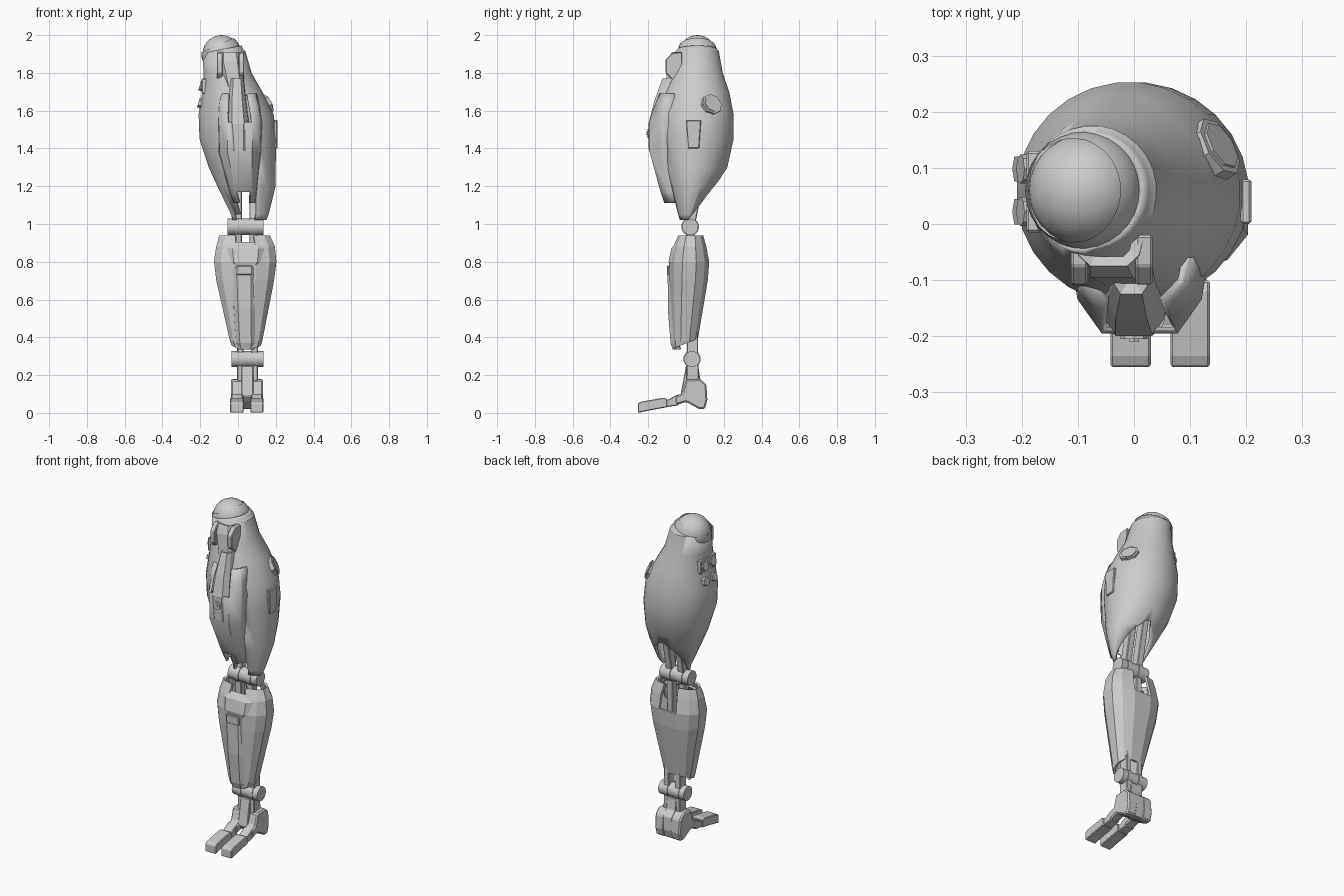
import bpy, bmesh
from math import sin, cos, pi, copysign
from mathutils import Vector, Matrix

if "Cube" in bpy.data.objects:
    bpy.data.objects.remove(bpy.data.objects["Cube"])


def finish(name, bm, smooth=None, thick=0, bevel=0):
    me = bpy.data.meshes.new(name)
    bm.to_mesh(me)
    bm.free()
    ob = bpy.data.objects.new(name, me)
    bpy.context.collection.objects.link(ob)
    if thick:
        m = ob.modifiers.new("wall", 'SOLIDIFY')
        m.thickness, m.offset = thick, -1
    if bevel:
        m = ob.modifiers.new("bevel", 'BEVEL')
        m.width, m.segments = bevel, 1
    if smooth:
        bpy.ops.object.select_all(action='DESELECT')
        bpy.context.view_layer.objects.active = ob
        ob.select_set(True)
        bpy.ops.object.shade_smooth_by_angle(angle=smooth)
    return ob


def surface(rows, closed):
    """Quads between rows of points listed from top to bottom."""
    bm = bmesh.new()
    vs = [[bm.verts.new(p) for p in r] for r in rows]
    n = len(rows[0])
    for a, b in zip(vs, vs[1:]):
        for i in range(n if closed else n - 1):
            j = (i + 1) % n
            bm.faces.new((a[i], b[i], b[j], a[j]))
    return bm


def loft(secs, n, e=1.0):
    """Rings given as (z, cx, cy, rx, ry)."""
    def pw(v):
        return copysign(abs(v) ** e, v)
    ang = [2 * pi * (i + .5) / n for i in range(n)]
    return surface([[(cx + rx * pw(cos(a)), cy + ry * pw(sin(a)), z) for a in ang]
                    for z, cx, cy, rx, ry in secs], True)


def plate(rows, cols=((-1, 0), (-.9, .55), (-.55, 1), (.55, 1), (.9, .55), (1, 0))):
    """Front armour: rows given as (z, cx, half width, front y, edge y)."""
    return surface([[(cx + hw * u, ys + (yf - ys) * t, z) for u, t in cols]
                    for z, cx, hw, yf, ys in rows], False)


def drop(bm, test):
    bmesh.ops.delete(bm, geom=[f for f in bm.faces if test(f.calc_center_median())], context='FACES')


def cut(bm, co, no):
    bmesh.ops.bisect_plane(bm, geom=bm.verts[:] + bm.edges[:] + bm.faces[:],
                           plane_co=co, plane_no=no, clear_outer=True)


def prism(name, prof, x0, x1, bevel=0.004):
    """Side profile (y, z) extruded along x."""
    bm = bmesh.new()
    f = bm.faces.new([bm.verts.new((x0, y, z)) for y, z in prof])
    r = bmesh.ops.extrude_face_region(bm, geom=[f])
    bmesh.ops.translate(bm, vec=(x1 - x0, 0, 0), verts=[v for v in r['geom'] if isinstance(v, bmesh.types.BMVert)])
    bmesh.ops.recalc_face_normals(bm, faces=bm.faces[:])
    return finish(name, bm, bevel=bevel)


def cyl(name, loc, axis, r, depth, n=24, r2=None):
    bm = bmesh.new()
    mat = Matrix.Translation(loc) @ Vector(axis).to_track_quat('Z', 'Y').to_matrix().to_4x4()
    bmesh.ops.create_cone(bm, cap_ends=True, segments=n, radius1=r, radius2=r2 or r, depth=depth, matrix=mat)
    return finish(name, bm, 0.6)


def ball(name, r, plane=None):
    bm = bmesh.new()
    bmesh.ops.create_uvsphere(bm, u_segments=28, v_segments=16, radius=r,
                              matrix=Matrix.Translation((-.088, .06, 1.9)))
    if plane:
        cut(bm, *plane)
    return finish(name, bm, 0.6)


# hip ball with tilted socket ring
ball("hip_ball", .1)
ball("hip_socket_ring", .106, ((-.09, .06, 1.955), (-.4, 0, .9)))

# thigh shell: slanted rim, open back of knee, slot behind the front armour
bm = loft([(1.96, -.08, .06, .095, .095), (1.925, -.078, .06, .105, .105), (1.915, -.075, .06, .115, .115),
           (1.80, -.055, .055, .128, .14), (1.70, -.03, .055, .16, .175), (1.58, -.01, .055, .20, .198),
           (1.45, 0, .055, .205, .198), (1.30, .022, .05, .178, .17), (1.2, .045, .035, .155, .12),
           (1.05, .063, .015, .1, .06), (1.02, .06, .01, .09, .045)], 28)
drop(bm, lambda c: c.y < 0 and abs(c.x - .04) < .055 and c.z < 1.4)
cut(bm, (-.08, 0, 1.925), (-.2, 0, 1))
cut(bm, (0, .22, 1.29), (0, .22, -.17))
finish("thigh_shell", bm, 0.6, .014)

# thigh front armour with notched top and bottom
bm = plate([(1.69, 0, .10, -.14, -.06), (1.62, .005, .115, -.17, -.06), (1.54, .01, .123, -.195, -.06),
            (1.38, .01, .118, -.192, -.06), (1.17, .028, .075, -.135, -.04), (1.11, .035, .062, -.115, -.03)])
drop(bm, lambda c: abs(c.x - .02) < .03 and (c.z > 1.55 or c.z < 1.15))
finish("thigh_front_armour", bm, 0.4, .014)

# strap, panel and bracket on the thigh front
finish("thigh_strap", plate([(1.77, -.005, .035, -.125, -.08), (1.65, -.005, .05, -.168, -.10),
                             (1.53, 0, .06, -.199, -.13)]), None, .03)
finish("thigh_front_panel", plate([(1.53, 0, .055, -.2, -.17), (1.39, .005, .045, -.197, -.17)]), None, .012)
cyl("panel_boss", (0, -.199, 1.48), (0, -1, 0), .024, .012, 8)
cyl("panel_boss_core", (0, -.203, 1.48), (0, -1, 0), .01, .012, 6)
finish("upper_bracket", plate([(1.91, -.045, .06, -.075, -.03), (1.86, -.04, .068, -.095, -.03),
                               (1.77, -.025, .06, -.105, -.05), (1.70, -.015, .05, -.115, -.06)]), None, .02)
for x in (-.1, .015):
    prism("bracket_ear", [(-.02, 1.91), (-.075, 1.905), (-.108, 1.87), (-.108, 1.80), (-.07, 1.76), (-.02, 1.78)],
          x - .012, x + .018)

# round boss on the outer back, low panel on the outer side
cyl("outer_round_boss", (.142, .132, 1.63), (.75, .45, .4), .057, .03, 8)
cyl("outer_round_boss_face", (.146, .134, 1.632), (.75, .45, .4), .045, .03, 8)
prism("outer_side_panel", [(0, 1.55), (.08, 1.55), (.07, 1.4), (.01, 1.4)], .19, .209)

# bolts on the inner side
ax = Vector((-1, 0, .3))
prism("inner_bolt_plate", [(-.015, 1.69), (-.015, 1.77), (.13, 1.77), (.13, 1.69)], -.192, -.15)
for y in (.022, .098):
    cyl("inner_bolt", (-.191, y, 1.73), ax, .026, .024, 8)
    cyl("inner_lower_bolt", (-.199, y, 1.64), ax, .026, .022, 6)

# knee hinge and struts
cyl("knee_hinge", (.04, .022, .985), (1, 0, 0), .043, .19)
for x in (0, .08):
    prism("thigh_strut", [(-.005, .98), (.045, .98), (.125, 1.38), (.075, 1.4)], x - .02, x + .02)
    prism("knee_strut", [(0, .98), (.045, .98), (.04, .65), (0, .65)], x - .02, x + .02)
    cyl("knee_collar", (x, .022, .985), (1, 0, 0), .047, .034)

# shin shell, slotted front and back at the knee, open at the ankle
bm = loft([(.94, .035, .025, .138, .068), (.88, .04, .02, .16, .09), (.80, .038, .018, .17, .108),
           (.70, .038, .014, .157, .104), (.38, .043, -.005, .088, .068), (.33, .045, -.01, .07, .06)], 12, .8)
drop(bm, lambda c: abs(c.x - .04) < .075 and c.z > .8)
cut(bm, (0, -.07, .34), (0, .4, -1))
finish("shin_shell", bm, None, .014)

# shin front armour and knee guard
finish("shin_front_plate", plate([(.77, .03, .07, -.097, -.06), (.55, .035, .063, -.096, -.05),
                                  (.37, .04, .055, -.082, -.04), (.335, .042, .045, -.07, -.03)]), None, .014)
prism("shin_plate_tab", [(-.06, .78), (-.1, .78), (-.1, .73), (-.06, .73)], -.01, .075)
finish("knee_guard", plate([(.905, .04, .105, -.05, .0), (.87, .04, .125, -.078, -.01),
                            (.80, .04, .115, -.092, -.02), (.77, .04, .085, -.085, -.03)]), None, .018)

# ankle hinge and struts
cyl("ankle_hinge", (.05, .032, .285), (1, 0, 0), .042, .17)
for x in (.012, .088):
    prism("ankle_strut", [(.008, .58), (.06, .58), (.068, .15), (.002, .15)], x - .017, x + .017)
    cyl("ankle_collar", (x, .032, .285), (1, 0, 0), .046, .028)

# heel with raised sides, and two jointed toes
prism("heel_core", [(.0, .25), (.065, .25), (.075, .18), (.107, .15), (.11, .07), (.095, .02), (.065, .025),
                    (.0, .06), (-.03, .09)], .018, .082)
for x0, x1, sx in ((-.042, .03, -1), (.065, .135, 1)):
    prism("heel_side", [(.0, .175), (.075, .18), (.108, .15), (.113, .07), (.1, .02), (.07, .02),
                        (.0, .058), (-.055, .04), (-.06, .085), (-.02, .105)], x0 + .005, x1 - .003, .008)
    prism("toe_joint", [(-.04, .1), (-.04, .04), (-.11, .03), (-.11, .065), (-.085, .075), (-.07, .085)],
          x0 + .006, x1 - .006)
    prism("toe_tip", [(-.255, 0), (-.255, .05), (-.235, .06), (-.12, .08), (-.1, .075), (-.1, .03), (-.2, .012)],
          x0, x1)
